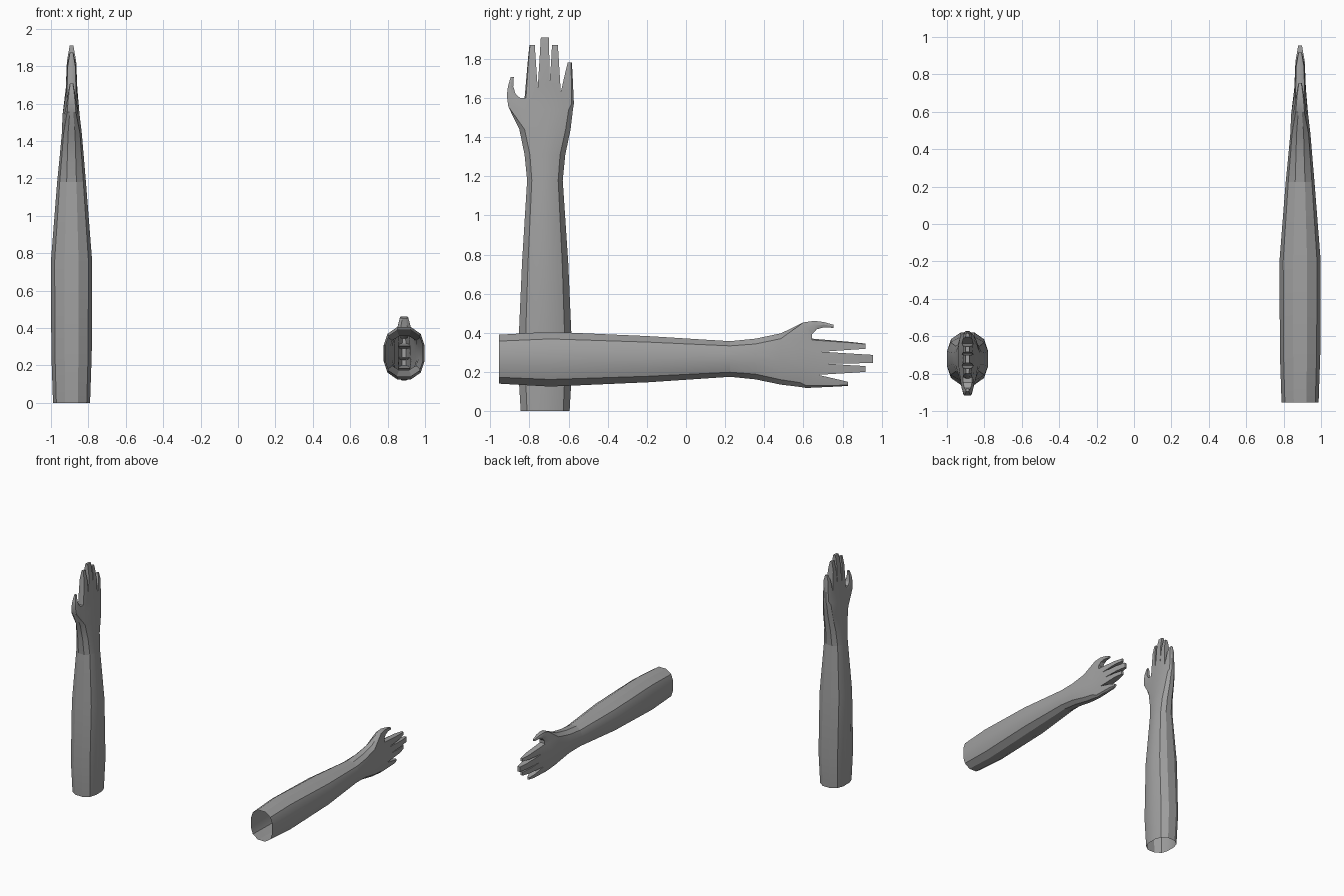
import bpy, bmesh, math

if "Cube" in bpy.data.objects:
    bpy.data.objects.remove(bpy.data.objects["Cube"])

skin = bpy.data.materials.new("grey")
skin.diffuse_color = (0.35, 0.35, 0.35, 1)
skin.use_nodes = True
skin.node_tree.nodes["Principled BSDF"].inputs["Base Color"].default_value = skin.diffuse_color


# Local axes: x = thickness d, -y = thumb side w, z = along the arm t
def vert(bm, w, d, t):
    return bm.verts.new((d, -w, t))


def ring(bm, t, hi, lo, dp, dn, ws=None, ts=None):
    """14-sided section: 5 columns on each broad face, 2 points on each edge."""
    ws = ws or [hi * .74, hi * .33, (hi + lo) / 2, lo * .33, lo * .74]
    ts = ts or [t] * 5
    k = [.82, 1, 1, 1, .82]
    front = [vert(bm, ws[i], dp * k[i], ts[i]) for i in range(5)]
    low = [vert(bm, lo, s * dp * .34, ts[4]) for s in (1, -1)]
    back = [vert(bm, ws[i], -dn * k[i], ts[i]) for i in reversed(range(5))]
    high = [vert(bm, hi, s * dp * .34, ts[0]) for s in (-1, 1)]
    return front + low + back + high


def bridge(bm, a, b, skip=()):
    n = len(a)
    for i in range(n):
        if i not in skip:
            j = (i + 1) % n
            bm.faces.new((a[i], a[j], b[j], b[i]))


def finger(bm, loop, hi, lo, tip):
    """Taper a base loop to a blunt tip."""
    base = [(-v.co.y, v.co.x, v.co.z) for v in loop]
    w0, w1 = min(p[0] for p in base), max(p[0] for p in base)
    dm = max(abs(p[1]) for p in base)
    prev = loop
    for f, depth in ((.68, .025), (1, .010)):
        cur = []
        for w, d, t in base:
            goal = lo + (hi - lo) * (w - w0) / (w1 - w0)
            z = 1.64 + (tip - 1.64) * f
            cur.append(vert(bm, w + (goal - w) * f, d / dm * depth, z))
        bridge(bm, prev, cur)
        prev = cur
    bm.faces.new(prev)


def finish(bm, name):
    bmesh.ops.delete(bm, geom=[v for v in bm.verts if not v.link_faces], context='VERTS')
    bmesh.ops.recalc_face_normals(bm, faces=bm.faces[:])
    me = bpy.data.meshes.new(name)
    bm.to_mesh(me)
    bm.free()
    me.materials.append(skin)
    ob = bpy.data.objects.new(name, me)
    bpy.context.collection.objects.link(ob)
    return ob


WRIST = (1.18, .092, -.09, .077, .077)


def make_forearm(name):
    # open tube from the cut end to the wrist
    bm = bmesh.new()
    rows = [ring(bm, *r) for r in (
        (0, .125, -.125, .099, .099),
        (.26, .140, -.140, .108, .108),
        (.76, .118, -.118, .110, .110),
        WRIST)]
    for a, b in zip(rows, rows[1:]):
        bridge(bm, a, b)
    return finish(bm, name)


def make_hand(name):
    bm = bmesh.new()
    # palm
    rows = [ring(bm, *r) for r in (
        WRIST,
        (1.31, .105, -.103, .066, .064),
        (1.44, .132, -.130, .055, .052, [.105, .04, -.01, -.06, -.105]),
        (1.54, .110, -.142, .043, .048, [.105, .04, -.02, -.075, -.12]),
        (1.60, .105, -.147, .031, .031, [.098, .038, -.023, -.08, -.135],
         [1.60, 1.65, 1.68, 1.63, 1.57]))]
    for i in range(4):
        bridge(bm, rows[i], rows[i + 1], (11, 12, 13) if i > 1 else ())
    r1, r2, top = rows[2:]
    # fingers
    for cols, hi, lo, tip in (
            ((0, 1, 10, 11, 12, 13), .080, .053, 1.872),
            ((1, 2, 9, 10), .022, -.020, 1.91),
            ((2, 3, 8, 9), -.035, -.065, 1.872),
            ((3, 4, 5, 6, 7, 8), -.116, -.136, 1.782)):
        finger(bm, [top[c] for c in cols], hi, lo, tip)
    # thumb, grown from the opening on the palm edge
    prev = [r1[0], r1[13], r1[12], r1[11], r2[11],
            top[11], top[12], top[13], top[0], r2[0]]
    place = [(0, .75), (0, .3), (0, -.3), (0, -.75), (.5, -1),
             (1, -.75), (1, -.3), (1, .3), (1, .75), (.5, 1)]
    for (ow, ot), (iw, it), depth in (
            ((.188, 1.555), (.128, 1.600), .031),
            ((.196, 1.610), (.152, 1.622), .025),
            ((.190, 1.660), (.163, 1.660), .018),
            ((.176, 1.708), (.160, 1.708), .009)):
        cur = [vert(bm, ow + (iw - ow) * u, k * depth, ot + (it - ot) * u) for u, k in place]
        bridge(bm, prev, cur)
        prev = cur
    bm.faces.new(prev)
    return finish(bm, name)


# one arm upright, the other lying along y
for label, loc, rot in (("upright", (-.89, -.72, 0), 0),
                        ("level", (.888, -.955, .265), -math.pi / 2)):
    for ob in (make_forearm(label + "_forearm"), make_hand(label + "_hand")):
        ob.location = loc
        ob.rotation_euler.x = rot
        ob.select_set(True)
        bpy.context.view_layer.objects.active = ob
bpy.ops.object.shade_smooth_by_angle(angle=math.radians(30))
